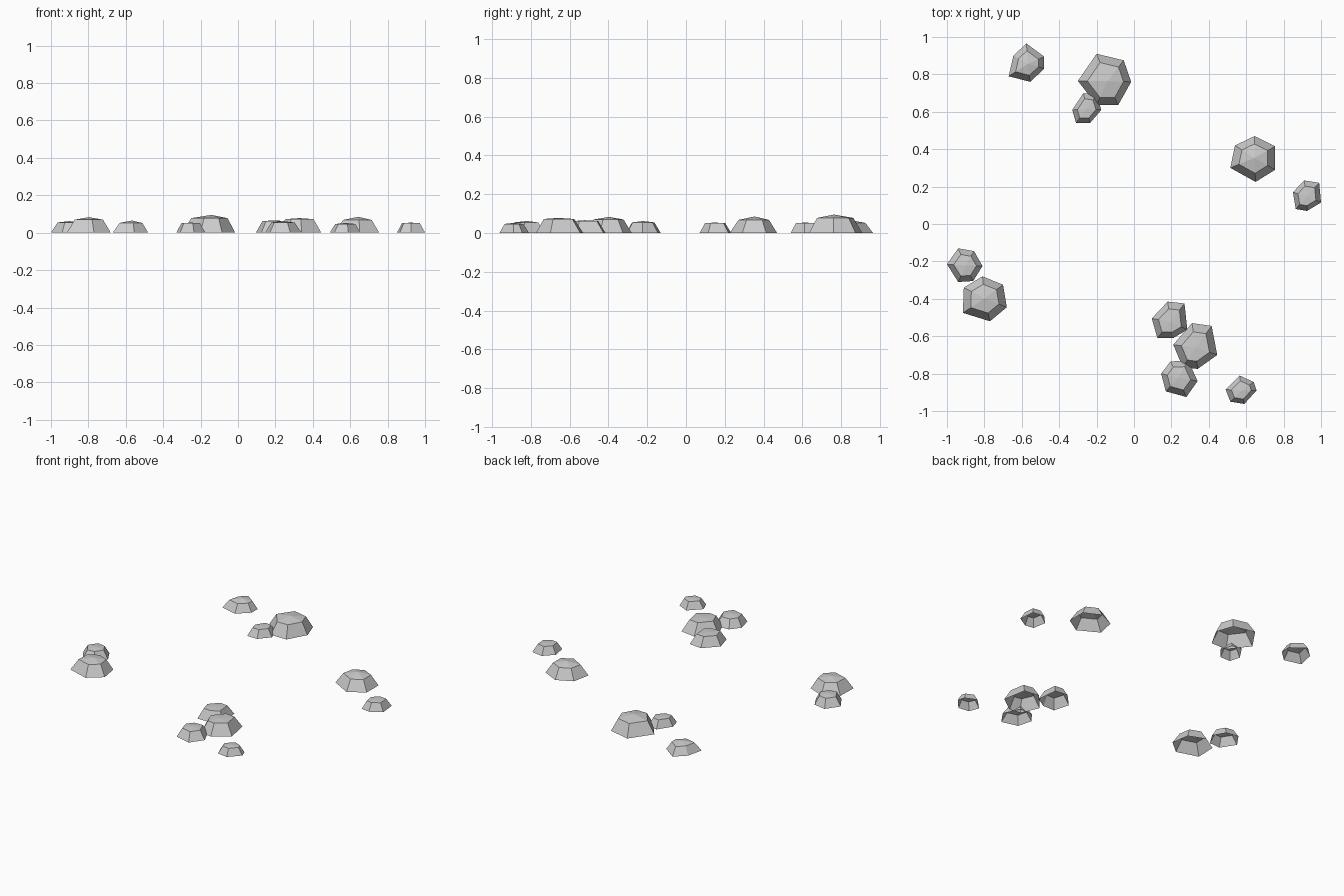
import bpy
import bmesh
from mathutils import Vector

if "Cube" in bpy.data.objects:
    bpy.data.objects.remove(bpy.data.objects["Cube"])


def rock(name, outline, height, shoulder=0.8, spread=0.64):
    """Low-poly open-bottomed rock: ground outline, inset shoulder ring, low crown."""
    bm = bmesh.new()
    base = [Vector((x, y, 0)) for x, y in outline]
    centre = sum(base, Vector()) / len(base)
    ground = [bm.verts.new(p) for p in base]
    ring = [bm.verts.new(centre + (p - centre) * spread + Vector((0, 0, height * shoulder)))
            for p in base]
    crown = bm.verts.new(centre + Vector((0, 0, height)))
    n = len(base)
    for i in range(n):
        j = (i + 1) % n
        bm.faces.new((ground[i], ground[j], ring[j], ring[i]))
        bm.faces.new((ring[i], ring[j], crown))
    # outlines run clockwise seen from above, so turn the faces outward
    bmesh.ops.reverse_faces(bm, faces=bm.faces[:])
    mesh = bpy.data.meshes.new(name)
    bm.to_mesh(mesh)
    bm.free()
    bpy.context.collection.objects.link(bpy.data.objects.new(name, mesh))


# back rocks
rock("back_left_rock", [(-.67, .79), (-.645, .9), (-.575, .965), (-.48, .895),
                        (-.48, .83), (-.555, .76)], .065)
rock("back_boulder", [(-.3, .765), (-.2, .91), (-.055, .875), (-.015, .76),
                      (-.085, .635), (-.2, .635)], .095, .82, .68)
rock("back_small_rock", [(-.33, .61), (-.27, .7), (-.2, .69), (-.175, .61),
                         (-.235, .54), (-.31, .54)], .054, .94)

# right rocks
rock("right_boulder", [(.515, .3), (.54, .42), (.645, .47), (.755, .415),
                       (.755, .29), (.65, .225)], .085)
rock("right_small_rock", [(.85, .17), (.91, .233), (.99, .22), (1, .115),
                          (.925, .07), (.865, .08)], .054, .94)

# left rocks
rock("left_small_rock", [(-1, -.215), (-.94, -.13), (-.855, -.145), (-.81, -.225),
                         (-.86, -.305), (-.94, -.31)], .062, .88)
rock("left_boulder", [(-.91, -.34), (-.81, -.28), (-.7, -.325), (-.68, -.445),
                      (-.77, -.52), (-.915, -.475)], .083, .84)

# front cluster
rock("front_upper_rock", [(.095, -.505), (.18, -.415), (.27, -.425), (.285, -.565),
                          (.21, -.61), (.125, -.61)], .066, .94)
rock("front_boulder", [(.21, -.645), (.31, -.53), (.415, -.545), (.445, -.7),
                       (.34, -.775), (.26, -.765)], .078, .93)
rock("front_lower_rock", [(.145, -.8), (.195, -.735), (.29, -.73), (.34, -.84),
                          (.28, -.925), (.17, -.895)], .062, .88)
rock("front_small_rock", [(.49, -.885), (.565, -.81), (.64, -.845), (.655, -.89),
                          (.59, -.962), (.515, -.95)], .052, .9)
